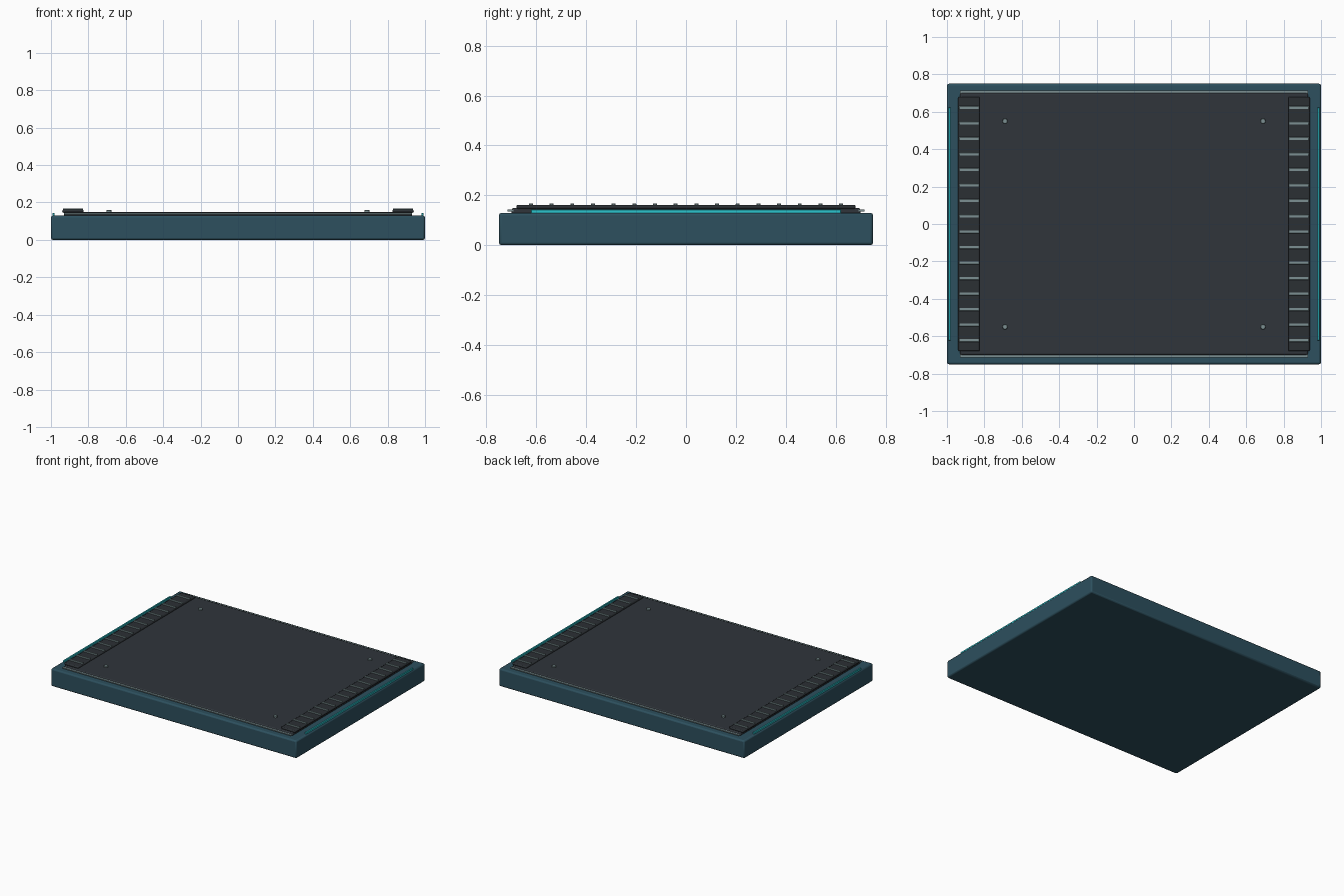
import bpy

if "Cube" in bpy.data.objects:
    bpy.data.objects.remove(bpy.data.objects["Cube"])


def material(name, rgb):
    m = bpy.data.materials.new(name)
    m.diffuse_color = (*rgb, 1)
    m.use_nodes = True
    m.node_tree.nodes["Principled BSDF"].inputs["Base Color"].default_value = m.diffuse_color
    return m


slate_blue = material("slate_blue", (0.026, 0.080, 0.112))
charcoal = material("charcoal", (0.029, 0.035, 0.043))
dark_grey = material("dark_grey", (0.024, 0.029, 0.034))
metal = material("grey_metal", (0.20, 0.28, 0.29))
cyan = material("cyan", (0.025, 0.56, 0.62))


def finish(ob, name, mat, bevel=0, segments=1):
    ob.name = name
    ob.data.materials.append(mat)
    if bevel:
        mod = ob.modifiers.new("bevel", 'BEVEL')
        mod.width = bevel
        mod.segments = segments
        bpy.ops.object.shade_smooth_by_angle()
    return ob


def box(name, x, y, z, mat, bevel=0, segments=1):
    """Box from (min, max) pairs on each axis."""
    bpy.ops.mesh.primitive_cube_add(size=1, location=[sum(r) / 2 for r in (x, y, z)])
    ob = bpy.context.object
    ob.scale = [r[1] - r[0] for r in (x, y, z)]
    bpy.ops.object.transform_apply(location=False, rotation=False, scale=True)
    return finish(ob, name, mat, bevel, segments)


def span(side, a, b):
    return tuple(sorted((side * a, side * b)))


# Base slab and the raised deck panel
box("base_slab", (-1, 1), (-0.75, 0.75), (0, 0.13), slate_blue, 0.01, 2)
box("deck_panel", (-0.93, 0.93), (-0.70, 0.70), (0.125, 0.149), charcoal, 0.008, 2)

# Thin trim along the front and back of the deck
for side, label in ((-1, "front"), (1, "back")):
    box(label + "_trim", (-0.93, 0.93), span(side, 0.69, 0.715), (0.136, 0.143), metal)

RIBS = 16
for side, label in ((-1, "left"), (1, "right")):
    # Side rail with evenly spaced grip ribs
    box(label + "_rail", span(side, 0.825, 0.94), (-0.68, 0.68), (0.145, 0.162),
        dark_grey, 0.007, 2)
    for i in range(RIBS):
        y = -0.622 + 1.244 * i / (RIBS - 1)
        box(label + "_rib", span(side, 0.828, 0.936), (y - 0.008, y + 0.008),
            (0.155, 0.168), metal, 0.002)
    # Glowing side strip
    box(label + "_light_strip", span(side, 0.98, 0.992), (-0.622, 0.622),
        (0.125, 0.143), cyan, 0.002)
    # Corner studs
    for y in (-0.55, 0.55):
        bpy.ops.mesh.primitive_cylinder_add(vertices=16, radius=0.014, depth=0.014,
                                            location=(side * 0.69, y, 0.153))
        finish(bpy.context.object, label + "_stud", metal, 0.002)
